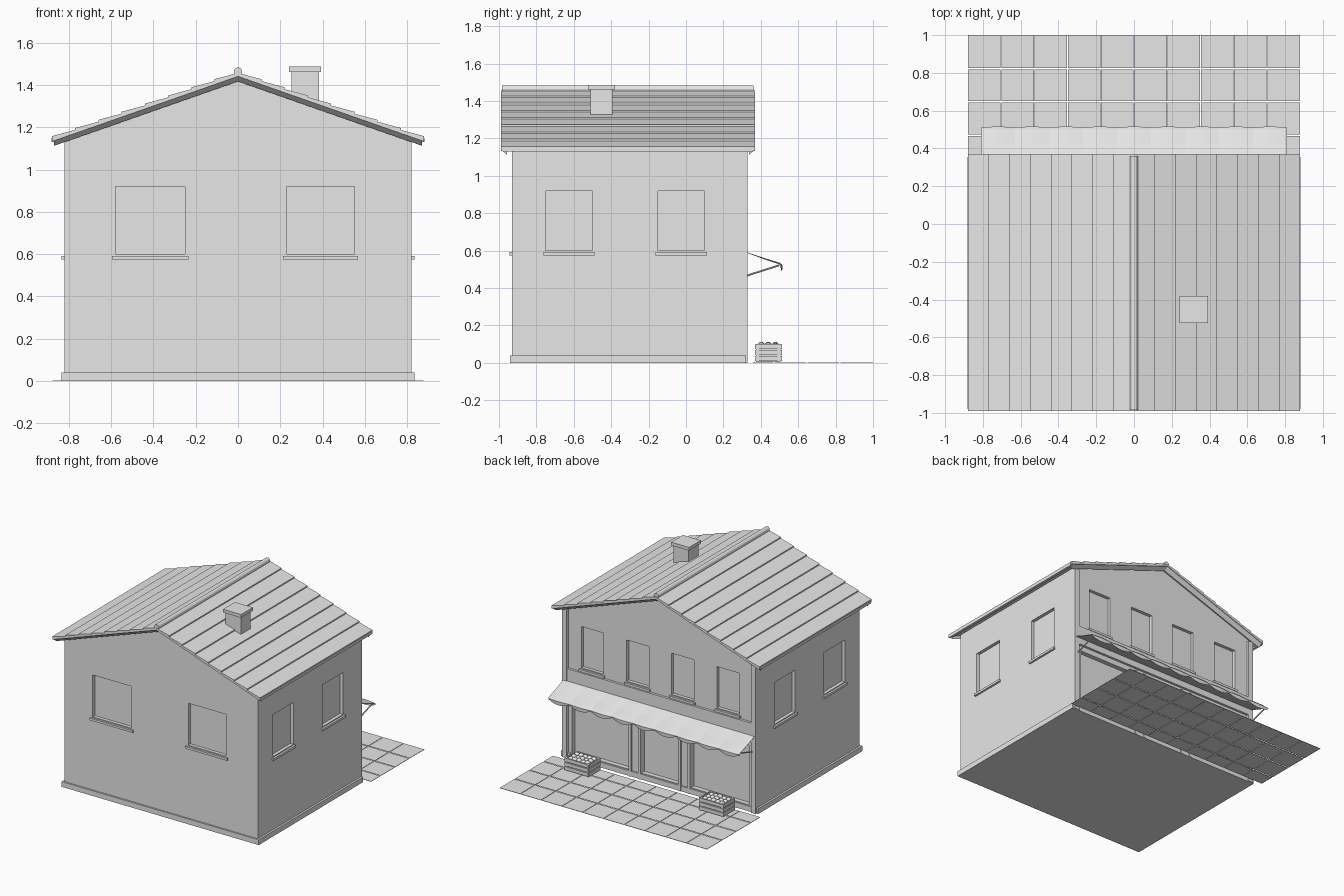
import bpy, bmesh, math, random
from mathutils import Matrix, Vector

random.seed(4)
if "Cube" in bpy.data.objects:
    bpy.data.objects.remove(bpy.data.objects["Cube"], do_unlink=True)

GREY = (0.8, 0.8, 0.8, 1)
mat = bpy.data.materials.new("plain grey")
mat.use_nodes = True
mat.diffuse_color = GREY
mat.node_tree.nodes["Principled BSDF"].inputs["Base Color"].default_value = GREY


def finish(name, bm):
    bmesh.ops.recalc_face_normals(bm, faces=bm.faces)
    mesh = bpy.data.meshes.new(name)
    bm.to_mesh(mesh)
    bm.free()
    mesh.materials.append(mat)
    ob = bpy.data.objects.new(name, mesh)
    bpy.context.collection.objects.link(ob)
    return ob


def add_box(bm, x0, x1, y0, y1, z0, z1):
    size = Matrix.Diagonal((x1 - x0, y1 - y0, z1 - z0, 1))
    mid = Matrix.Translation(((x0 + x1) / 2, (y0 + y1) / 2, (z0 + z1) / 2))
    bmesh.ops.create_cube(bm, size=1, matrix=mid @ size)


def boxes(name, items):
    bm = bmesh.new()
    for item in items:
        add_box(bm, *item)
    return finish(name, bm)


def prism(name, profile, y0, y1):
    """Extrude an (x, z) profile along y."""
    bm = bmesh.new()
    face = bm.faces.new([bm.verts.new((x, y0, z)) for x, z in profile])
    new = bmesh.ops.extrude_face_region(bm, geom=[face])["geom"]
    moved = [v for v in new if isinstance(v, bmesh.types.BMVert)]
    bmesh.ops.translate(bm, verts=moved, vec=(0, y1 - y0, 0))
    return finish(name, bm)


def rod(name, ends, radius, sides=10):
    bm = bmesh.new()
    for a, b in ends:
        a, b = Vector(a), Vector(b)
        turn = (b - a).to_track_quat("Z", "Y").to_matrix().to_4x4()
        bmesh.ops.create_cone(bm, cap_ends=True, segments=sides, radius1=radius, radius2=radius,
                              depth=(b - a).length, matrix=Matrix.Translation((a + b) / 2) @ turn)
    return finish(name, bm)


# Walls, with window and shop front recesses cut in
W, FRONT, BACK, TOP = 0.82, -0.93, 0.31, 1.15
REC, OUT = 0.025, 0.05
walls = boxes("walls", [(-W, W, FRONT, BACK, 0.01, TOP)])
cuts, sills = [], []
for x0, x1 in ((-0.58, -0.25), (0.23, 0.55)):
    cuts.append((x0, x1, FRONT - OUT, FRONT + REC, 0.6, 0.92))
    sills.append((x0 - 0.017, x1 + 0.017, FRONT - 0.015, FRONT + 0.01, 0.575, 0.592))
for y0, y1 in ((-0.75, -0.5), (-0.15, 0.1)):
    for s in (-1, 1):
        a, b = sorted((s * (W - REC), s * (W + OUT)))
        cuts.append((a, b, y0, y1, 0.6, 0.92))
        a, b = sorted((s * (W - 0.01), s * (W + 0.015)))
        sills.append((a, b, y0 - 0.012, y1 + 0.012, 0.575, 0.592))
for x in (-0.575, -0.19, 0.19, 0.575):
    cuts.append((x - 0.095, x + 0.095, BACK - REC, BACK + OUT, 0.715, 1.03))
    sills.append((x - 0.107, x + 0.107, BACK - 0.01, BACK + 0.015, 0.69, 0.707))
for x0, x1 in ((-0.75, -0.26), (-0.16, 0.16), (0.26, 0.75)):
    cuts.append((x0, x1, BACK - 0.035, BACK + OUT, 0.045, 0.5))
cutter = boxes("cutter", cuts)
cutter.hide_render = True
mod = walls.modifiers.new("openings", "BOOLEAN")
mod.operation, mod.solver, mod.object = "DIFFERENCE", "EXACT", cutter
bpy.context.view_layer.objects.active = walls
bpy.ops.object.modifier_apply(modifier=mod.name)
bpy.data.objects.remove(cutter, do_unlink=True)
boxes("window_sills", sills)
boxes("plinth", [(-0.835, 0.835, -0.942, 0.32, 0, 0.04)])
prism("gables", [(-W, TOP), (W, TOP), (0, 1.435)], FRONT, BACK)

# Shop front: corner posts, door posts and the band above the awning
posts = [(s * 0.8 - 0.02, s * 0.8 + 0.02, 0.29, 0.33, 0, 1.14) for s in (-1, 1)]
for x in (-0.25, -0.17, 0.17, 0.25):
    posts.append((x - 0.01, x + 0.01, 0.28, 0.325, 0, 0.52))
boxes("shop_posts", posts)
boxes("shop_band", [(-W, W, 0.3, 0.328, 0.54, 0.685)])

# Roof: overlapping boards on each slope
EAVE, Y0, Y1, ROWS = 0.88, -0.99, 0.37, 8


def slope(x):
    return 1.457 - 0.35 * x


for side, s in (("right", -1), ("left", 1)):
    pts = []
    for i in range(ROWS):
        a, b = EAVE * i / ROWS, EAVE * (i + 1) / ROWS
        pts += [(s * a, slope(a)), (s * b, slope(b) + 0.009)]
    pts += [(s * EAVE, slope(EAVE) - 0.016), (0, slope(0) - 0.016)]
    prism("roof_" + side, pts, Y0, Y1)
    a, b = sorted((s * 0.862, s * 0.882))
    boxes("eave_trim_" + side, [(a, b, Y0 + 0.01, Y1 - 0.015, 1.13, 1.15)])
    # Bevelled barge boards under both ends
    bm = bmesh.new()
    for edge, inward in ((Y0 + 0.003, 1), (Y1 - 0.003, -1)):
        rings = []
        for x in (0, EAVE - 0.01):
            z = slope(x) - 0.015
            rings.append([bm.verts.new((s * x, edge + inward * d, z - h))
                          for d, h in ((0, 0), (0.03, 0), (0.03, 0.025))])
        bm.faces.new(rings[0])
        bm.faces.new(rings[1])
        for i in range(3):
            j = (i + 1) % 3
            bm.faces.new((rings[0][i], rings[0][j], rings[1][j], rings[1][i]))
    finish("barge_boards_" + side, bm)
rod("ridge_cap", [((0, Y0 + 0.005, 1.463), (0, Y1 - 0.01, 1.463))], 0.02, 12)

# Chimney
boxes("chimney", [(0.253, 0.382, -0.51, -0.392, 1.31, 1.465)])
boxes("chimney_cap", [(0.24, 0.392, -0.523, -0.38, 1.462, 1.487)])

# Awning: billowed cloth with a scalloped hanging edge
SCALLOPS, STEPS, HALF = 9, 8, 0.81
bm = bmesh.new()
columns = []
for i in range(SCALLOPS * STEPS + 1):
    x = -HALF + 2 * HALF * i / (SCALLOPS * STEPS)
    wave = abs(math.sin(math.pi * i / STEPS))
    columns.append([bm.verts.new((x, y, z)) for y, z in (
        (0.325, 0.592), (0.42, 0.556 + 0.004 * wave), (0.503, 0.528 + 0.007 * wave),
        (0.51 + 0.006 * wave, 0.52), (0.508 + 0.006 * wave, 0.512 - 0.022 * wave))])
for p, q in zip(columns, columns[1:]):
    for k in range(4):
        bm.faces.new((p[k], q[k], q[k + 1], p[k + 1]))
awning = finish("awning", bm)
solid = awning.modifiers.new("cloth", "SOLIDIFY")
solid.thickness = 0.003
rod("awning_arms", [((x, 0.32, 0.465), (x, 0.505, 0.524)) for x in (-0.79, 0.79)], 0.005, 8)
rod("awning_bar", [((-0.8, 0.502, 0.522), (0.8, 0.502, 0.522))], 0.004, 8)

# Paving slabs with open joints
tiles = []
edges = (0.357, 0.475, 0.65, 0.825, 1.0)
for c in range(10):
    x = -0.88 + 0.176 * c
    for y0, y1 in zip(edges, edges[1:]):
        tiles.append((x + 0.002, x + 0.174, y0, y1 if y1 == 1 else y1 - 0.008, 0, 0.003))
boxes("paving", tiles)

# Crates of produce: slatted sides, corner posts and rounded goods
for side, cx in (("right", -0.57), ("left", 0.57)):
    cy, hx, hy = 0.44, 0.1, 0.068
    parts = [(cx - hx + 0.01, cx + hx - 0.01, cy - hy + 0.01, cy + hy - 0.01, 0.004, 0.075)]
    for z in (0.01, 0.042, 0.075):
        for s in (-1, 1):
            parts.append((cx - hx, cx + hx, cy + s * hy - 0.004, cy + s * hy + 0.004, z, z + 0.026))
            parts.append((cx + s * hx - 0.004, cx + s * hx + 0.004, cy - hy, cy + hy, z, z + 0.026))
    for sx in (-1, 1):
        for sy in (-1, 1):
            px, py = cx + sx * (hx - 0.01), cy + sy * (hy - 0.01)
            parts.append((px - 0.008, px + 0.008, py - 0.008, py + 0.008, 0.004, 0.1))
    boxes("crate_" + side, parts)
    bm = bmesh.new()
    for i in range(5):
        for j in range(3):
            spot = (cx + (i - 2) * 0.036, cy + (j - 1) * 0.038, 0.09 + random.uniform(-0.004, 0.004))
            bmesh.ops.create_icosphere(bm, subdivisions=2, radius=0.02, matrix=Matrix.Translation(spot))
    goods = finish("produce_" + side, bm)
    for f in goods.data.polygons:
        f.use_smooth = True
